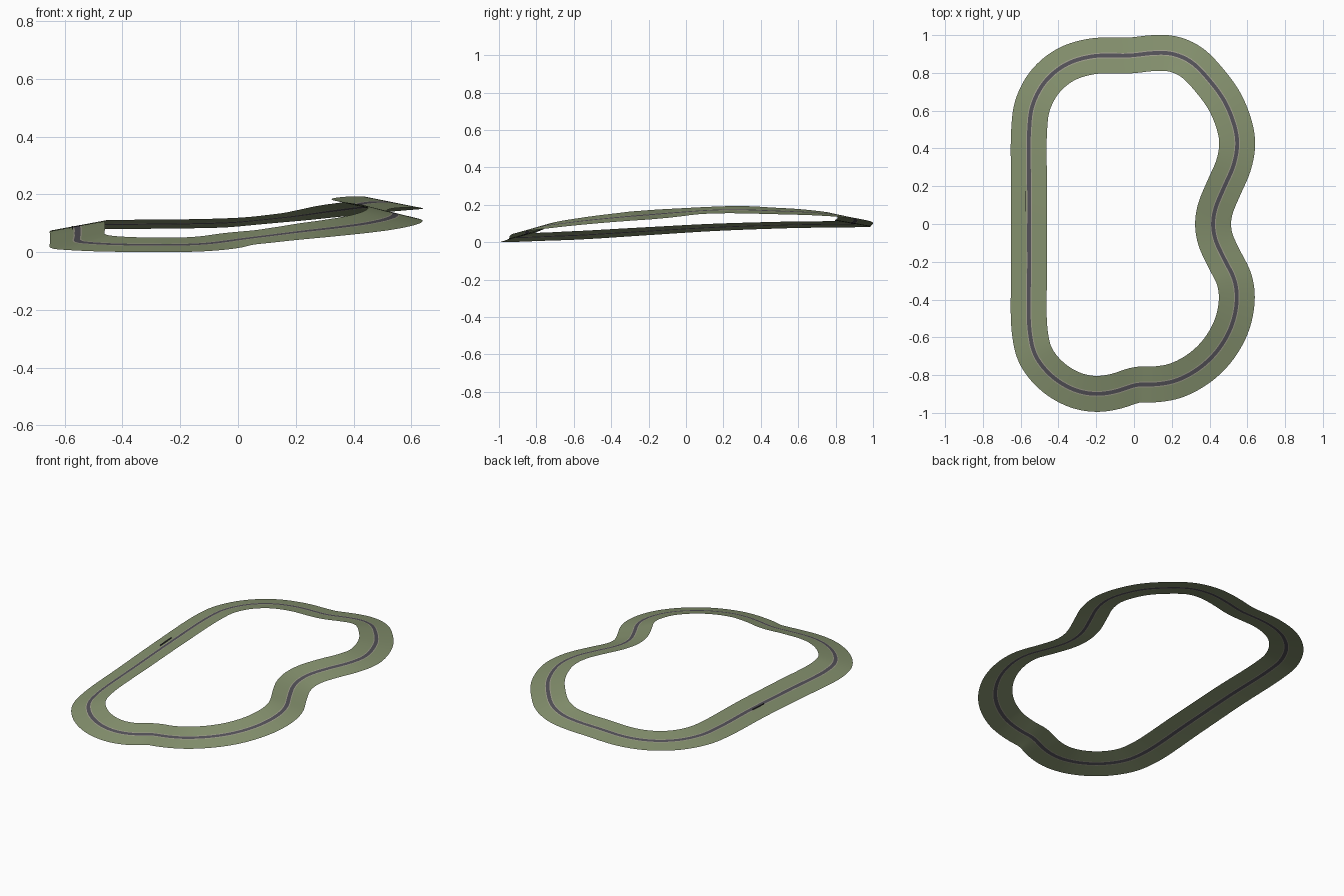
import bpy, bmesh, math
from mathutils import Vector

if "Cube" in bpy.data.objects:
    bpy.data.objects.remove(bpy.data.objects["Cube"])

# Centre line of the circuit, clockwise from the straight: x, y, height
PATH = [(-.555, .15, .083), (-.555, .5, .095), (-.537, .63, .098), (-.47, .755, .099),
        (-.36, .845, .1), (-.22, .888, .101), (-.02, .892, .106), (.1, .905, .117),
        (.2, .902, .128), (.3, .86, .142), (.4, .76, .155), (.49, .63, .165),
        (.546, .45, .172), (.53, .32, .177), (.475, .19, .177), (.43, .08, .172),
        (.418, 0, .166), (.43, -.08, .16), (.48, -.19, .151), (.53, -.29, .143),
        (.545, -.39, .134), (.52, -.53, .12), (.45, -.66, .104), (.35, -.76, .09),
        (.22, -.83, .075), (.1, -.85, .06), (.02, -.85, .05), (-.1, -.887, .034),
        (-.2, -.9, .029), (-.31, -.88, .029), (-.43, -.81, .031), (-.52, -.7, .036),
        (-.552, -.57, .041), (-.555, -.2, .063)]


def material(name, rgb):
    m = bpy.data.materials.new(name)
    m.diffuse_color = (*rgb, 1)
    m.use_nodes = True
    m.node_tree.nodes["Principled BSDF"].inputs["Base Color"].default_value = m.diffuse_color
    return m


grass = material("grass", (.24, .29, .16))
gravel = material("gravel", (.36, .35, .27))
asphalt = material("asphalt", (.09, .085, .1))


def closed_curve(points, step=.012):
    # Centripetal closed spline through the points
    pts, out = [Vector(p) for p in points], []
    n = len(pts)
    for i in range(n):
        p = [pts[(i + k) % n] for k in (-1, 0, 1, 2)]
        d = [max((p[k + 1] - p[k]).length ** .5, 1e-4) for k in range(3)]
        m1 = d[1] * ((p[1] - p[0]) / d[0] - (p[2] - p[0]) / (d[0] + d[1]) + (p[2] - p[1]) / d[1])
        m2 = d[1] * ((p[2] - p[1]) / d[1] - (p[3] - p[1]) / (d[1] + d[2]) + (p[3] - p[2]) / d[2])
        # Chord exponents use square-rooted lengths
        count = max(3, round((p[2] - p[1]).length / step))
        for j in range(count):
            t = j / count
            a, b = t * t * (2 * t - 3) + 1, t * t * (3 - 2 * t)
            out.append(a * p[1] + b * p[2] + t * (1 - t) ** 2 * m1 + t * t * (t - 1) * m2)
    # Light smoothing for even curvature
    for _ in range(6):
        out = [(out[i - 1] + 2 * out[i] + out[(i + 1) % len(out)]) / 4 for i in range(len(out))]
    return out


line = closed_curve(PATH)
count = len(line)


def outward(i):
    t = line[(i + 1) % count] - line[i - 1]
    return Vector((-t.y, t.x, 0)).normalized()


def at(i, s, lift=0):
    # Ground falls away toward the outside of the circuit
    p = line[i % count]
    slope = .215 - .055 * p.y
    return p + outward(i % count) * s + Vector((0, 0, lift - slope * s))


def strip(name, offsets, mat):
    bm = bmesh.new()
    rows = [[bm.verts.new(at(i, s)) for s in offsets] for i in range(count)]
    for i in range(count):
        a, b = rows[i], rows[(i + 1) % count]
        for k in range(len(offsets) - 1):
            bm.faces.new((a[k], b[k], b[k + 1], a[k + 1])).smooth = True
    bm.normal_update()
    if sum(f.normal.z for f in bm.faces) < 0:
        bmesh.ops.reverse_faces(bm, faces=bm.faces[:])
    me = bpy.data.meshes.new(name)
    bm.to_mesh(me)
    bm.free()
    me.materials.append(mat)
    ob = bpy.data.objects.new(name, me)
    bpy.context.collection.objects.link(ob)
    return ob


# Road, verges and grass banks share their edges
R, V, W = .010, .015, .095
parts = [strip("road", (-R, 0, R), asphalt),
         strip("inner_verge", (-V, -R), gravel),
         strip("outer_verge", (R, V), gravel),
         strip("inner_bank", (-W, -.055, -V), grass),
         strip("outer_bank", (V, .055, W), grass)]

# Low wall beside the start straight
bpy.ops.mesh.primitive_cube_add(size=1, location=(-.573, .12, .0885),
                                rotation=(math.atan(.05), 0, 0))
wall = bpy.context.object
wall.name = "pit_wall"
wall.scale = (.004, .11, .006)
wall.data.materials.append(asphalt)
parts.append(wall)

# Stand the lowest point on the ground
low = min(v.co.z for o in parts[:5] for v in o.data.vertices)
for o in parts:
    o.location.z -= low
